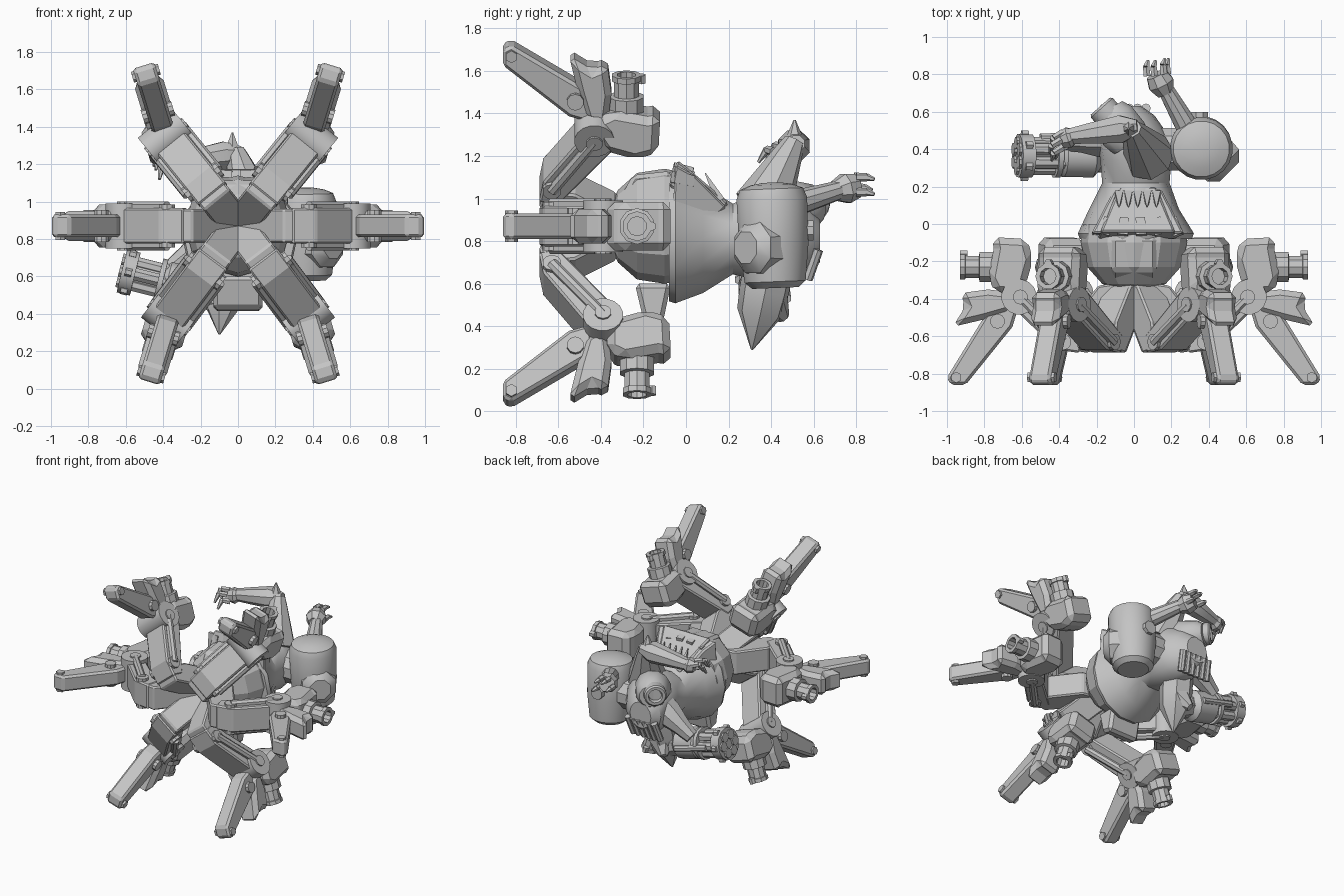
import bpy, bmesh, math
from mathutils import Vector, Matrix

cube = bpy.data.objects.get("Cube")
if cube:
    bpy.data.objects.remove(cube, do_unlink=True)

mat = bpy.data.materials.new("plain_grey")
mat.use_nodes = True
GREY = (0.55, 0.55, 0.55, 1)
mat.diffuse_color = GREY
mat.node_tree.nodes["Principled BSDF"].inputs["Base Color"].default_value = GREY
Y = Vector((0, 1, 0))
HUB = 0.87


def finish(name, bm, bevel=0, smooth=False):
    bmesh.ops.recalc_face_normals(bm, faces=bm.faces)
    me = bpy.data.meshes.new(name)
    bm.to_mesh(me)
    bm.free()
    ob = bpy.data.objects.new(name, me)
    bpy.context.collection.objects.link(ob)
    me.materials.append(mat)
    if bevel:
        m = ob.modifiers.new("chamfer", "BEVEL")
        m.width, m.segments, m.limit_method = bevel, 1, "ANGLE"
    if smooth:
        bpy.ops.object.select_all(action="DESELECT")
        ob.select_set(True)
        bpy.context.view_layer.objects.active = ob
        bpy.ops.object.shade_smooth_by_angle(angle=math.radians(35))
    return ob


def skin(bm, rings):
    """Bridge rings of points into a closed, capped surface."""
    loops = [[bm.verts.new(p) for p in ring] for ring in rings]
    n = len(loops[0])
    for a, b in zip(loops, loops[1:]):
        for i in range(n):
            j = (i + 1) % n
            bm.faces.new((a[i], a[j], b[j], b[i]))
    bm.faces.new(loops[0])
    bm.faces.new(loops[-1])


def plate(name, pts, to_world, half, bevel=0.01):
    """Side profile (r, y) given thickness across the part."""
    bm = bmesh.new()
    skin(bm, [[to_world(r, y, w) for r, y in pts] for w in (-half, half)])
    return finish(name, bm, bevel)


def lathe(name, a, b, profile, sides=12, smooth=True):
    """Spin (fraction along a-b, radius) pairs about the axis a-b."""
    a, b = Vector(a), Vector(b)
    q = (b - a).to_track_quat("Z", "Y")
    rings = []
    for t, rad in profile:
        rings.append([a.lerp(b, t) + q @ Vector((rad * math.cos(k), rad * math.sin(k), 0))
                      for k in (math.tau * (i + 0.5) / sides for i in range(sides))])
    bm = bmesh.new()
    skin(bm, rings)
    return finish(name, bm, smooth=smooth)


def rod(name, a, b, r1, r2=None, sides=10):
    return lathe(name, a, b, [(0, r1), (1, r1 if r2 is None else r2)], sides)


def loft(name, rings, sides=14, smooth=True):
    """Elliptical sections along y: (y, centre x, centre z, x radius, z radius)."""
    bm = bmesh.new()
    skin(bm, [[(cx + rx * math.cos(math.tau * i / sides), y, cz + rz * math.sin(math.tau * i / sides))
               for i in range(sides)] for y, cx, cz, rx, rz in rings])
    return finish(name, bm, smooth=smooth)


# ---- six legs, each bent at the knee ----
KNEE = 0.62
HIP = [(0.0, -0.30), (0.0, -0.40), (0.18, -0.69), (0.28, -0.67), (0.26, -0.52), (0.14, -0.33)]
THIGH = [(0.20, -0.60), (0.22, -0.69), (0.34, -0.67), (0.69, -0.43), (0.66, -0.33), (0.53, -0.34)]
KNEE_GUARD = [(0.58, -0.33), (0.54, -0.19), (0.57, -0.08), (0.76, -0.07), (0.75, -0.13),
              (0.78, -0.29), (0.74, -0.37), (0.64, -0.37)]
FIN = [(0.62, -0.37), (0.78, -0.35), (0.93, -0.37), (0.90, -0.44), (0.97, -0.55), (0.80, -0.51), (0.66, -0.47)]
SHIN = [(0.62, -0.45), (0.76, -0.43), (1.0, -0.82), (0.98, -0.86), (0.90, -0.86), (0.65, -0.55)]


def make_leg(label, side, updown):
    raised = updown > 0
    thigh_a = math.radians(51 if raised else 53) * updown
    shin_a = math.radians(73) * updown
    guard_r, guard_y = (-0.07, -0.05) if raised else (0, 0)
    knee_y = -0.43 if raised else -0.39
    shin_r = (-0.02, 0, 0.02)[updown + 1]
    hip_reach = 0.08 * (1 - abs(updown))

    def direction(a):
        return Vector((side * math.cos(a), 0, math.sin(a)))

    def upper(r, y, w):
        d = direction(thigh_a)
        reach = r + hip_reach * math.sin(math.pi * r / KNEE)
        return Vector((0, y, HUB)) + d * reach + d.cross(Y) * w

    def lower(r, y, w):
        d = direction(shin_a)
        return upper(KNEE, y, 0) + d * (r - KNEE) + d.cross(Y) * w

    def guard(r, y, w):
        return lower(r + guard_r, y + guard_y, w)

    def shin(r, y, w):
        return lower(r + shin_r, y, w)

    plate(label + "_hip", HIP, upper, 0.09)
    plate(label + "_thigh", THIGH, upper, 0.095)
    plate(label + "_knee_guard", KNEE_GUARD, guard, 0.115, 0.045)
    plate(label + "_shin", SHIN, shin, 0.06, 0.015)
    plate(label + "_shin_fin", FIN, lower, 0.08, 0.03)
    rod(label + "_knee_disc", upper(0.61, knee_y, -0.12), upper(0.61, knee_y, 0.12), 0.095, sides=16)
    rod(label + "_knee_pin", upper(0.60, knee_y, -0.13), upper(0.60, knee_y, 0.13), 0.04)
    rod(label + "_hip_pin", upper(0.30, -0.63, -0.115), upper(0.30, -0.63, 0.115), 0.045)
    rod(label + "_ankle_bolt", shin(0.95, -0.82, -0.075), shin(0.95, -0.82, 0.075), 0.03, sides=6)
    rod(label + "_shin_pin", shin(0.73, -0.52, -0.085), shin(0.73, -0.52, 0.085), 0.04)
    for w in (-0.105, 0.105):
        rod(label + "_piston", upper(0.30, -0.63, w), upper(0.60, knee_y, w), 0.028, sides=8)
    # stubby hollow turret on the knee
    lathe(label + "_turret", guard(0.72, -0.23, 0), guard(0.93, -0.23, 0),
          [(0, 0.085), (0.5, 0.085), (0.52, 0.062), (0.86, 0.062), (0.87, 0.07), (1, 0.07),
           (1, 0.045), (0.7, 0.045)], 10)
    rod(label + "_turret_lug", guard(0.89, -0.16, 0), guard(0.93, -0.16, 0), 0.022, sides=6)


for side, side_name in ((1, "left"), (-1, "right")):
    for updown, level in ((1, "upper"), (0, "middle"), (-1, "lower")):
        make_leg(f"{side_name}_{level}_leg", side, updown)


# ---- body and coat ----
def side_view(y, z, w):
    return Vector((w, y, z))


def tapered(offset):
    """Side profile that narrows toward the back."""
    return lambda y, z, w: Vector((0.02 + (offset + w) * (1.3 - 3 * y), y, z))


loft("abdomen", [(-0.37, 0, HUB, 0.06, 0.06), (-0.32, 0, HUB, 0.17, 0.17), (-0.23, 0, HUB, 0.25, 0.25),
                 (-0.10, 0, HUB, 0.285, 0.27), (0.0, 0, HUB, 0.27, 0.25)], 12, False)
plate("lower_flap", [(-0.24, 0.60), (-0.20, 0.43), (-0.11, 0.41), (-0.07, 0.60)], side_view, 0.13, 0.02)
plate("upper_flap", [(-0.30, 1.02), (-0.25, 1.11), (-0.07, 1.13), (-0.05, 1.0)], side_view, 0.12, 0.02)
loft("coat", [(-0.08, 0.01, 0.82, 0.30, 0.31), (-0.05, 0.01, 0.82, 0.31, 0.32), (0.08, 0, 0.81, 0.24, 0.26),
              (0.22, 0.01, 0.81, 0.18, 0.17), (0.34, 0.01, 0.82, 0.19, 0.21), (0.48, -0.01, 0.82, 0.19, 0.21),
              (0.58, -0.04, 0.80, 0.15, 0.16), (0.63, -0.05, 0.80, 0.09, 0.10)], 14)
plate("jaw_plate", [(-0.08, 1.06), (-0.04, 1.18), (0.00, 1.15), (0.20, 0.98), (0.14, 0.90)], tapered(0), 0.14, 0.01)
for s in (-1, 1):
    plate("jaw_cheek", [(-0.06, 0.98), (-0.05, 1.16), (0.04, 1.11), (0.19, 0.96), (0.10, 0.88)],
          tapered(s * 0.15), 0.02, 0.01)
for i in range(5):
    x = 0.02 + (i - 2) * 0.05
    rod("tooth", (x, 0.16, 0.99), (x, 0.09, 1.12), 0.032, 0.003, 4)
    rod("skirt_panel", (x * 2.0, -0.06, 1.15 - abs(x) * 0.4), (x * 1.7, 0.03, 1.13 - abs(x) * 0.4), 0.04, 0.035, 4)

# ---- head with ringed lens and ribbed hoses ----
lathe("head", (-0.02, 0.42, 0.96), (-0.13, 0.62, 0.96), [(0, 0.10), (0.3, 0.13), (0.8, 0.11), (1, 0.08)])
lathe("lens_ring", (-0.10, 0.54, 0.98), (-0.18, 0.63, 0.98),
      [(0, 0.08), (0.9, 0.08), (1, 0.07), (1, 0.05), (0.7, 0.045)], 16)
for i in range(6):
    x = -0.18 + i * 0.045
    rod("ribbed_hose", (x, 0.57, 0.62), (x + 0.02, 0.62, 0.76), 0.025, sides=8)

# ---- tank shoulder and fist on the left ----
lathe("tank", (0.36, 0.42, 0.58), (0.36, 0.40, 1.075),
      [(0, 0.11), (0.06, 0.145), (0.4, 0.165), (0.85, 0.168), (0.94, 0.15), (0.98, 0.10), (1, 0.04)], 20)
lathe("tank_lens", (0.38, 0.41, 0.77), (0.51, 0.28, 0.77), [(0, 0.14), (0.75, 0.13), (1, 0.08)], 8)
rod("tank_strut", (0.05, 0.40, 0.82), (0.3, 0.40, 0.82), 0.12, 0.12)
rod("tank_cap", (0.35, 0.52, 0.85), (0.35, 0.60, 0.85), 0.05, sides=8)
rod("tank_forearm", (0.30, 0.49, 0.97), (0.17, 0.72, 1.04), 0.065, 0.045)
lathe("fist", (0.17, 0.70, 1.035), (0.12, 0.80, 1.06), [(0, 0.05), (0.5, 0.075), (1, 0.06)], 8)


def hand_fingers(name, roots, reach, curl):
    for root in roots:
        a = Vector(root)
        b = a + Vector(reach)
        rod(name, a, b, 0.022, 0.019, 6)
        rod(name + "_tip", b, b + Vector(curl), 0.019, 0.008, 6)


hand_fingers("fist_finger", [(0.07, 0.79, 1.05), (0.11, 0.79, 1.10), (0.16, 0.80, 1.10), (0.18, 0.80, 1.03)],
             (-0.005, 0.05, 0), (0.01, 0.035, -0.01))

# ---- raised claw arm ----
lathe("claw_upper_arm", (0.08, 0.36, 0.96), (-0.01, 0.51, 1.27), [(0, 0.14), (0.4, 0.105), (0.8, 0.07), (1, 0.05)], 8)
rod("claw_elbow_spike", (-0.03, 0.51, 1.24), (-0.03, 0.51, 1.37), 0.06, 0.005, 6)
lathe("claw_forearm", (0.02, 0.52, 1.26), (-0.34, 0.47, 1.21), [(0, 0.04), (0.25, 0.08), (0.7, 0.06), (1, 0.045)], 8)
lathe("claw_palm", (-0.31, 0.475, 1.21), (-0.39, 0.45, 1.2), [(0, 0.035), (0.5, 0.06), (1, 0.045)], 8)
hand_fingers("claw_finger", [(-0.38, 0.41, 1.22), (-0.39, 0.45, 1.24), (-0.38, 0.49, 1.22), (-0.36, 0.42, 1.17)],
             (-0.05, -0.03, 0.01), (-0.01, -0.04, -0.06))

# ---- gun arm with pointed elbow on the right ----
lathe("gun_upper_arm", (-0.06, 0.40, 0.72), (-0.10, 0.31, 0.29), [(0, 0.12), (0.35, 0.12), (0.6, 0.11), (1, 0.005)], 7)
rod("gun_shoulder", (-0.08, 0.40, 0.52), (-0.13, 0.46, 0.44), 0.09, 0.03, 7)
rod("gun_forearm", (-0.10, 0.35, 0.48), (-0.26, 0.36, 0.55), 0.09, 0.08, 8)
MUZZLE, BREECH = Vector((-0.62, 0.365, 0.63)), Vector((-0.18, 0.36, 0.52))
lathe("gun_body", BREECH, BREECH.lerp(MUZZLE, 0.5), [(0, 0.07), (0.2, 0.115), (0.9, 0.115), (1, 0.09)])
rod("gun_core", BREECH, MUZZLE, 0.08)
for start, end in ((0.5, 0.56), (0.84, 1.0)):
    rod("gun_collar", BREECH.lerp(MUZZLE, start), BREECH.lerp(MUZZLE, end), 0.118, sides=14)
aim = (MUZZLE - BREECH).to_track_quat("Z", "Y")
for i in range(6):
    off = aim @ (Matrix.Rotation(math.tau * i / 6, 3, "Z") @ Vector((0.068, 0, 0)))
    rod("gun_barrel", BREECH.lerp(MUZZLE, 0.4) + off, MUZZLE.lerp(BREECH, -0.03) + off, 0.036, sides=8)
    rod("gun_bolt", BREECH.lerp(MUZZLE, 0.88) + off * 1.7, BREECH.lerp(MUZZLE, 0.96) + off * 1.7, 0.022, sides=6)
rod("gun_handle", (-0.50, 0.46, 0.60), (-0.24, 0.47, 0.53), 0.025, sides=8)
# muscular arm reaching back over the gun
lathe("support_arm", (-0.05, 0.46, 0.86), (-0.36, 0.44, 0.64), [(0, 0.11), (0.4, 0.10), (0.7, 0.07), (1, 0.05)], 8)
